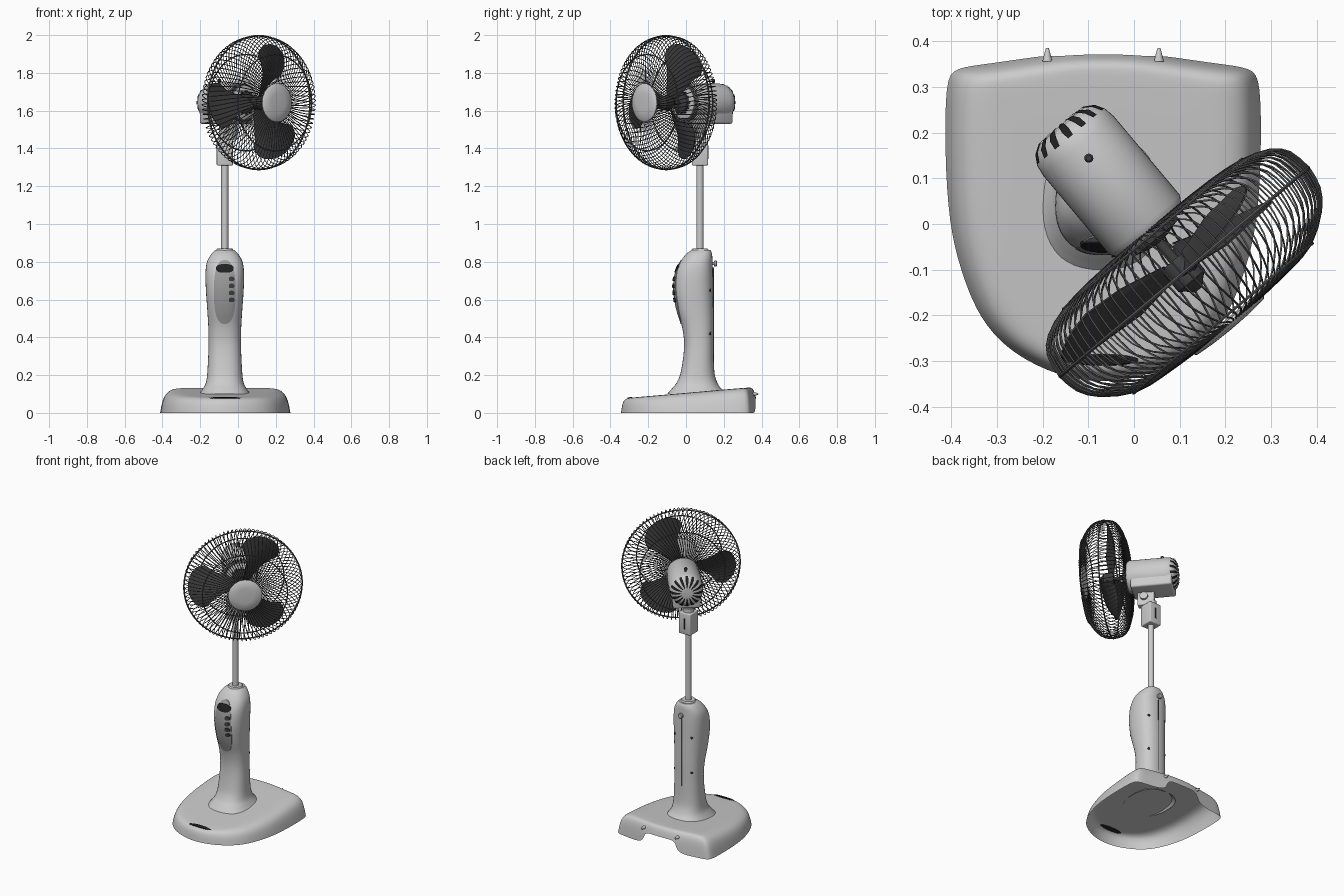
import bpy, bmesh
from math import sin, cos, pi, radians, copysign
from mathutils import Matrix, Vector

if "Cube" in bpy.data.objects:
    bpy.data.objects.remove(bpy.data.objects["Cube"])

CX, CY = -0.07, 0.074                      # stand axis
I = Matrix.Identity(4)
# Fan frame: x = sideways, y = up, z = forward along the turned fan axis
FAN = (Matrix.Translation((0.11, -0.105, 1.6425)) @ Matrix.Rotation(radians(40), 4, 'Z')
       @ Matrix.Rotation(radians(90), 4, 'X'))


def material(name, v):
    m = bpy.data.materials.new(name)
    m.diffuse_color = (v, v, v, 1)
    m.use_nodes = True
    m.node_tree.nodes["Principled BSDF"].inputs["Base Color"].default_value = m.diffuse_color
    return m


BLACK, DARK = material("black", 0.015), material("dark_grey", 0.05)
WIRE, PANEL = material("wire_grey", 0.1), material("panel_grey", 0.33)


def add(name, bm, mat=None, M=I):
    bm.transform(M)
    bmesh.ops.recalc_face_normals(bm, faces=bm.faces)
    me = bpy.data.meshes.new(name)
    bm.to_mesh(me)
    bm.free()
    ob = bpy.data.objects.new(name, me)
    bpy.context.collection.objects.link(ob)
    if mat:
        me.materials.append(mat)
    return ob


def loft(name, rings, mat=None, M=I, caps=(True, True), wrap=False, skip=None):
    bm = bmesh.new()
    vs = [[bm.verts.new(p) for p in r] for r in rings]
    n = len(vs[0])
    for k in range(len(vs) - (0 if wrap else 1)):
        a, b = vs[k], vs[(k + 1) % len(vs)]
        for i in range(n):
            j = (i + 1) % n
            if not (skip and skip(k, a[i].co, a[j].co)):
                bm.faces.new((a[i], a[j], b[j], b[i]))
    for ring, do in ((vs[0], caps[0]), (vs[-1], caps[1])):
        if do and not wrap:
            bm.faces.new(ring)
    return add(name, bm, mat, M)


def lathe(name, prof, seg=32, mat=None, M=I, wrap=False):
    rings = [[(r * cos(2 * pi * i / seg), r * sin(2 * pi * i / seg), h) for i in range(seg)]
             for r, h in prof]
    return loft(name, rings, mat, M, wrap=wrap)


def hoop(name, R, d, t, mat=WIRE):
    prof = [(R + t * cos(a * pi / 3), d + t * sin(a * pi / 3)) for a in range(6)]
    return lathe(name, prof, 64, mat, FAN, True)


def box(name, size, loc, M=I, bevel=0.006, mat=None):
    bm = bmesh.new()
    bmesh.ops.create_cube(bm, size=1, matrix=Matrix.Translation(loc) @ Matrix.Diagonal((*size, 1)))
    ob = add(name, bm, mat, M)
    if bevel:
        b = ob.modifiers.new("bevel", 'BEVEL')
        b.width, b.segments = bevel, 3
    return ob


def spline(pts, n):
    P = [Vector(p) for p in pts]
    P = [2 * P[0] - P[1]] + P + [2 * P[-1] - P[-2]]
    out = []
    for a, b, c, d in zip(P, P[1:], P[2:], P[3:]):
        for k in range(n):
            t = k / n
            out.append(0.5 * (2 * b + (c - a) * t + (2 * a - 5 * b + 4 * c - d) * t * t
                              + (3 * b - a - 3 * c + d) * t ** 3))
    return out + [P[-2]]


def sp(v, e):
    return copysign(abs(v) ** e, v)


# Base: open-bottomed shell with sloping top and a notch in the back wall
half = [(0, .376), (.06, .375), (.12, .37), (.25, .35), (.325, .342), (.345, .315), (.346, .15),
        (.337, 0), (.312, -.1), (.278, -.19), (.23, -.255), (.165, -.302), (.08, -.337), (0, -.347)]
outline = half + [(-x, y) for x, y in half[-2:0:-1]]
rings = []
for inset, f in ((0, 0), (.012, .55), (.035, .86), (.07, .98), (.11, 1), (.2, 1), (.32, 1)):
    k = 1 - inset / 0.343
    ky = 1 - inset * 0.4 / 0.35 if inset < 0.15 else k * 1.2
    rings.append([(x * k - 0.0675, (y - .02) * ky + .02,
                   f * (.106 + .087 * ((y - .02) * ky + .02))) for x, y in outline])
base = loft("base", rings, caps=(False, True),
            skip=lambda k, a, b: k == 0 and a.y > .3 and max(abs(a.x + .0675), abs(b.x + .0675)) < .13)
base.modifiers.new("smooth", 'SUBSURF').levels = 2
for s in (-1, 1):
    lathe("base_tab", [(.011, 0), (.006, .02), (.003, .03)], 12,
          M=Matrix.Translation((-.0675 + s * .122, .355, .1)) @ Matrix.Rotation(radians(-90), 4, 'X'))
lathe("base_slot", [(.5, -.008), (1, -.004), (1, .002), (.8, .006)], 32, BLACK,
      Matrix.Translation((-.068, -.297, .077)) @ Matrix.Rotation(radians(12), 4, 'X')
      @ Matrix.Diagonal((.078, .013, 1, 1)))

# Column: z, half width, front y, back y
N = 2.4
col = spline([(.10, .137, -.10, .22), (.125, .118, -.078, .19), (.16, .1, -.05, .166),
              (.22, .092, -.027, .15), (.35, .086, -.01, .146), (.45, .087, -.02, .146),
              (.55, .093, -.05, .145), (.65, .1, -.065, .143), (.74, .102, -.057, .142),
              (.80, .094, -.03, .14), (.84, .072, .0, .138), (.862, .05, .03, .13)], 5)
loft("column", [[(CX + w * sp(cos(a), 2 / N), (f + b) / 2 + (b - f) / 2 * sp(sin(a), 2 / N), z)
                 for a in (2 * pi * i / 48 for i in range(48))] for z, w, f, b in col],
     caps=(False, True))


def front(x, z):
    for p, q in zip(col, col[1:]):
        if z <= q[0]:
            break
    _, w, f, b = p.lerp(q, (z - p[0]) / (q[0] - p[0]))
    return (f + b) / 2 - (b - f) / 2 * max(0, 1 - abs((x - CX) / w) ** N) ** (1 / N)


def patch(name, xc, zc, hw, hh, off, mat):
    rs = []
    for k, o in ((1, -.01), (1, off), (.85, off), (.7, off), (.5, off), (.3, off), (.1, off)):
        pts = [(xc + k * hw * sp(cos(a), .8), zc + k * hh * sp(sin(a), .8))
               for a in (2 * pi * i / 32 for i in range(32))]
        rs.append([(x, front(x, z) - o, z) for x, z in pts])
    loft(name, rs, mat)


patch("control_panel", CX, .64, .058, .17, .003, PANEL)
patch("display", CX, .765, .047, .023, .006, BLACK)
for i in range(4):
    patch("button", -.034, .709 - .037 * i, .015, .012, .009, DARK)

# Column back: locking knob, seam and screws
BACK = Matrix.Rotation(radians(-90), 4, 'X')
lathe("lock_knob", [(.008, 0), (.008, .018), (.016, .02), (.016, .03), (.012, .034)], 20,
      M=Matrix.Translation((CX, .13, .79)) @ BACK)
box("back_seam", (.003, .006, .58), (CX, .144, .48), bevel=0, mat=DARK)
for s in (-1, 1):
    for z in (.65, .42):
        lathe("screw", [(.008, 0), (.008, .012), (.005, .015)], 12, DARK,
              Matrix.Translation((CX + s * .06, .118, z)) @ BACK)

# Pole, collar and neck
POLE = Matrix.Translation((CX, CY, 0))
lathe("pole_collar", [(.046, .83), (.046, .862), (.04, .87)], 32, M=POLE)
lathe("pole", [(.019, .85), (.019, 1.34)], 24, M=POLE)
box("neck_block", (.085, .087, .14), (CX, CY, 1.38))
box("neck_slit", (.008, .004, .07), (CX, CY + .043, 1.38), bevel=0, mat=DARK)
lathe("swivel", [(.033, 1.44), (.033, 1.475)], 24, M=POLE)
box("tilt_bracket", (.05, .09, .10), (-.022, -.15, -.225), FAN)
lathe("tilt_pin", [(.024, -.04), (.024, .04)], 20,
      M=FAN @ Matrix.Translation((-.022, -.14, -.215)) @ Matrix.Rotation(radians(90), 4, 'Y'))

# Motor housing
lathe("motor_housing", [(.02, -.42), (.065, -.416), (.086, -.404), (.097, -.385), (.101, -.36),
                        (.101, -.135), (.09, -.118), (.06, -.11)], 48, M=FAN)
box("gear_case", (.166, .115, .25), (0, -.055, -.27), FAN, .012)
lathe("oscillation_pin", [(.006, .09), (.006, .112), (.01, .114), (.01, .122), (.006, .126)], 16, DARK,
      FAN @ Matrix.Translation((0, 0, -.325)) @ Matrix.Rotation(radians(-90), 4, 'X'))
bm = bmesh.new()
for k in range(16):
    prev = None
    R = Matrix.Rotation(2 * pi * k / 16, 4, 'Z')
    for r, d, w in ((.034, -.422, .002), (.066, -.419, .007), (.088, -.406, .009), (.099, -.387, .007)):
        cur = [bm.verts.new(R @ Vector((r, s * w, d))) for s in (-1, 1)]
        if prev:
            bm.faces.new((prev[0], prev[1], cur[1], cur[0]))
        prev = cur
add("motor_vents", bm, BLACK, FAN)
lathe("guard_nut", [(.055, -.12), (.055, -.095), (.03, -.088), (.012, -.085), (.012, -.03)], 16, DARK, FAN)
for k in range(12):
    box("nut_rib", (.012, .008, .024), (.057, 0, -.107),
        FAN @ Matrix.Rotation(k * pi / 6, 4, 'Z'), 0, DARK)

# Hub and three pitched blades
lathe("hub", [(.03, -.035), (.038, -.025), (.038, .025), (.025, .035), (.01, .05)], 24, DARK, FAN)
for k in range(3):
    bm = bmesh.new()
    g = []
    for i in range(15):
        s, row = i / 14, []
        for j in range(15):
            t = j / 7 - 1
            r = .03 + s * (.298 - .045 * t * t - .035 * t ** 8)
            a = radians(60 + 120 * k) + t * (.5 - .12 * sin(pi * s)) + .12 * (s - .5)
            row.append(bm.verts.new((r * cos(a), r * sin(a),
                                     -.018 + .036 * t * min(1, .5 + s) - .012 * s * t * t)))
        g.append(row)
    for a, b in zip(g, g[1:]):
        for j in range(14):
            bm.faces.new((a[j], a[j + 1], b[j + 1], b[j]))
    ob = add("blade", bm, DARK, FAN)
    ob.modifiers.new("thickness", 'SOLIDIFY').thickness = .004

# Guard: spiralling wires front and back, hoops and centre cap
FRONT = [(.09, .15), (.18, .144), (.25, .132), (.315, .09), (.346, .048), (.355, .003)]
REAR = [(.07, -.12), (.17, -.117), (.25, -.108), (.315, -.085), (.346, -.052), (.355, -.003)]
for name, prof, twist in (("front_guard_wires", FRONT, .28), ("rear_guard_wires", REAR, -.28)):
    cu = bpy.data.curves.new(name, 'CURVE')
    cu.dimensions, cu.bevel_depth, cu.bevel_resolution = '3D', .0024, 0
    path = spline(prof, 2)
    for k in range(84):
        s = cu.splines.new('POLY')
        s.points.add(len(path) - 1)
        for p, (r, d) in zip(s.points, path):
            a = 2 * pi * k / 84 + twist * (r / .355)
            p.co = (r * cos(a), r * sin(a), d, 1)
    cu.materials.append(WIRE)
    ob = bpy.data.objects.new(name, cu)
    ob.matrix_world = FAN
    bpy.context.collection.objects.link(ob)
for R, d, t in ((.354, 0, .0045), (.255, .132, .0035), (.255, -.108, .0035), (.075, -.12, .006)):
    hoop("guard_hoop", R, d, t)
lathe("guard_cap", [(.06, .138), (.1, .142), (.102, .15), (.095, .157), (.05, .161), (.01, .162)], 48, M=FAN)

# Apply modifiers and curves, then smooth with sharp edges kept
bpy.ops.object.select_all(action='SELECT')
bpy.context.view_layer.objects.active = base
bpy.ops.object.convert(target='MESH')
bpy.ops.object.select_all(action='SELECT')
bpy.ops.object.shade_smooth_by_angle(angle=radians(40))
